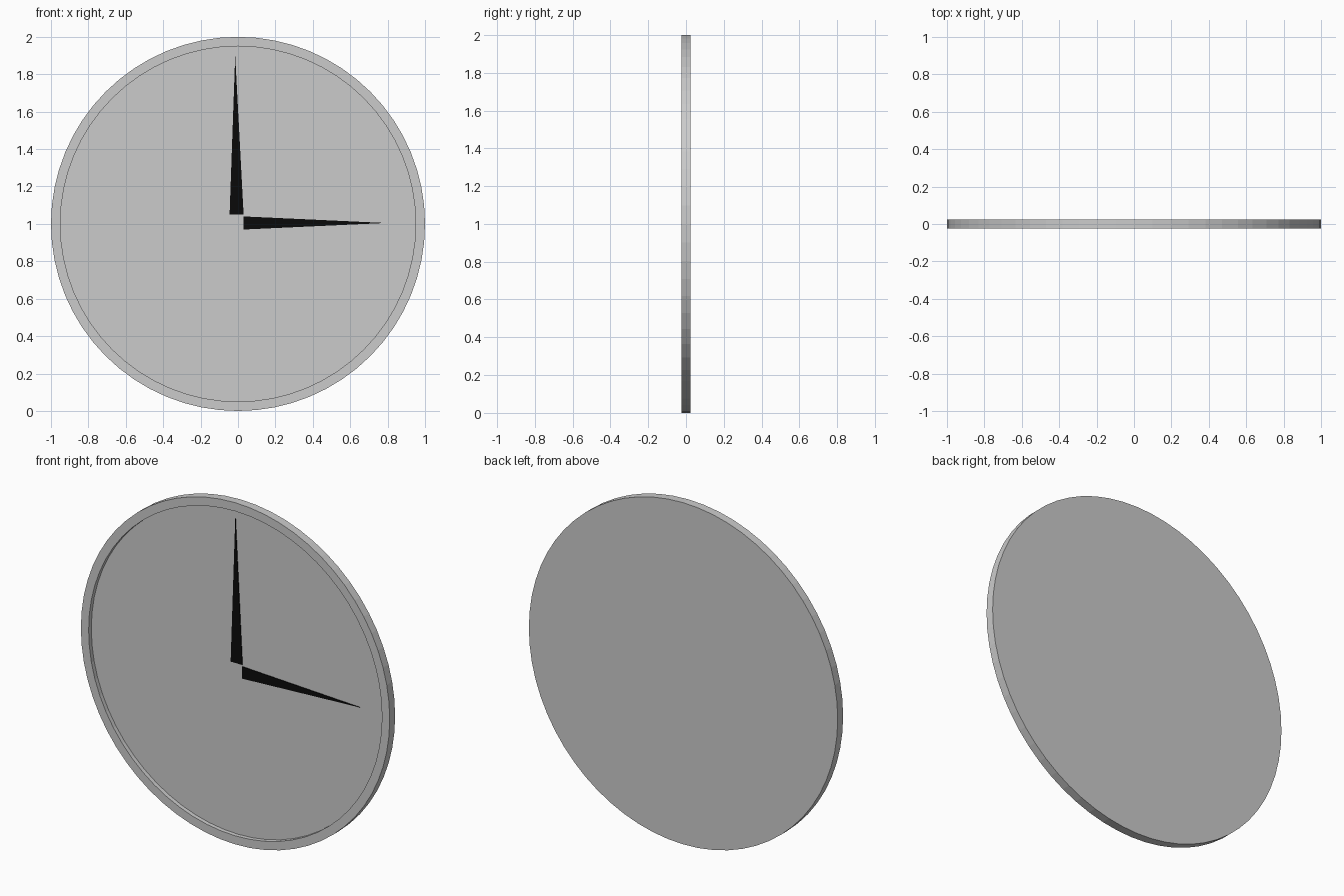
import bpy
import bmesh
import math

cube = bpy.data.objects.get("Cube")
if cube:
    bpy.data.objects.remove(cube, do_unlink=True)

SIDES = 64


def make_material(name, value):
    mat = bpy.data.materials.new(name)
    mat.use_nodes = True
    color = (value, value, value, 1)
    mat.diffuse_color = color
    mat.node_tree.nodes["Principled BSDF"].inputs["Base Color"].default_value = color
    return mat


def finish(name, bm, mat):
    bmesh.ops.recalc_face_normals(bm, faces=bm.faces[:])
    mesh = bpy.data.meshes.new(name)
    bm.to_mesh(mesh)
    bm.free()
    mesh.materials.append(mat)
    obj = bpy.data.objects.new(name, mesh)
    bpy.context.collection.objects.link(obj)
    return obj


def lathe_disc(name, profile, mat):
    """Closed disc from (radius, y) rings, capped at both ends."""
    bm = bmesh.new()
    rings = []
    for radius, y in profile:
        angles = [math.tau * i / SIDES for i in range(SIDES)]
        rings.append([bm.verts.new((radius * math.cos(a), y, 1 + radius * math.sin(a)))
                      for a in angles])
    for a, b in zip(rings, rings[1:]):
        for i in range(SIDES):
            j = (i + 1) % SIDES
            bm.faces.new((a[i], a[j], b[j], b[i]))
    bm.faces.new(rings[0])
    bm.faces.new(rings[-1])
    return finish(name, bm, mat)


def hand(name, outline, mat):
    """Thin tapered plate lying on the recessed dial."""
    bm = bmesh.new()
    face = bm.faces.new([bm.verts.new((x, 0.0, z)) for x, z in outline])
    extruded = bmesh.ops.extrude_face_region(bm, geom=[face])
    verts = [v for v in extruded["geom"] if isinstance(v, bmesh.types.BMVert)]
    bmesh.ops.translate(bm, verts=verts, vec=(0, -0.004, 0))
    return finish(name, bm, mat)


grey = make_material("light grey", 0.6)
black = make_material("black", 0.003)

# Clock body: flat back, raised rim and recessed dial
lathe_disc("clock_body", [(1, 0.025), (1, -0.025), (0.95, -0.025), (0.95, 0.0)], grey)

# Hands pointing to three o'clock
hand("minute_hand", [(-0.045, 1.05), (0.03, 1.05), (-0.015, 1.9)], black)
hand("hour_hand", [(0.03, 0.97), (0.79, 1.005), (0.03, 1.04)], black)
